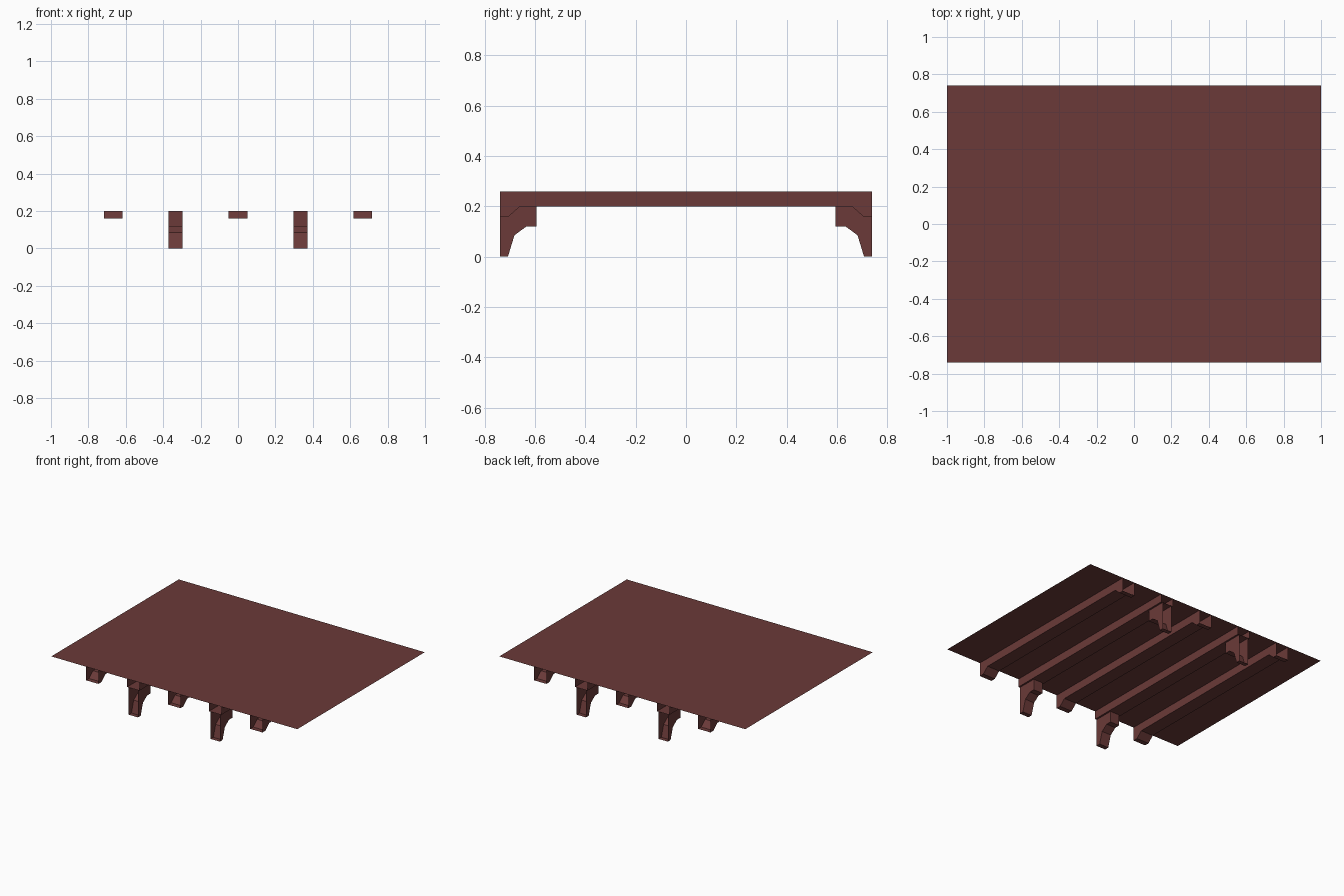
import bpy

if "Cube" in bpy.data.objects:
    bpy.data.objects.remove(bpy.data.objects["Cube"])

wood = bpy.data.materials.new("dark red brown wood")
wood.diffuse_color = (0.145, 0.042, 0.040, 1.0)
wood.use_nodes = True
wood.node_tree.nodes["Principled BSDF"].inputs["Base Color"].default_value = wood.diffuse_color

Y = 0.74      # half depth of the deck
TOP = 0.26    # deck height
BEAM = 0.20   # underside of the beams


def make(name, verts, faces):
    mesh = bpy.data.meshes.new(name)
    mesh.from_pydata(verts, [], faces)
    mesh.materials.append(wood)
    obj = bpy.data.objects.new(name, mesh)
    bpy.context.collection.objects.link(obj)
    return obj


def slab(name, x, width, outline, top):
    """Extrude a (y, z) outline along x, leaving the outer ends and the top open.
    The outline runs counter-clockwise seen from +x."""
    n = len(outline)
    verts = [(x + s * width / 2, y, z) for s in (1, -1) for y, z in outline]
    faces = [tuple(range(n)), tuple(range(2 * n - 1, n - 1, -1))]
    for i in range(n):
        j = (i + 1) % n
        (y0, z0), (y1, z1) = outline[i], outline[j]
        open_end = abs(y0) == Y and abs(y1) == Y and y0 == y1
        hidden_top = z0 == top and z1 == top
        if not (open_end or hidden_top):
            faces.append((i, n + i, n + j, j))
    return make(name, verts, faces)


# Thin deck sheet
make("deck", [(-1, -Y, TOP), (1, -Y, TOP), (1, Y, TOP), (-1, Y, TOP)], [(0, 1, 2, 3)])

# Three beams with dropped, chamfered ends
drop = [(Y, 0.16), (0.705, 0.16), (0.66, BEAM)]
hooked = [(-y, z) for y, z in drop] + drop[::-1] + [(Y, TOP), (-Y, TOP)]
for i, x in enumerate((-0.667, 0, 0.667)):
    slab(f"hooked_beam_{i + 1}", x, 0.10, hooked, TOP)

# Two straight beams carried by a bracket at each end
straight = [(-Y, BEAM), (Y, BEAM), (Y, TOP), (-Y, TOP)]
bracket = [(-Y, 0), (-0.708, 0), (-0.682, 0.085), (-0.635, 0.12),
           (-0.595, 0.12), (-0.595, BEAM), (-Y, BEAM)]
for side, x in (("left", -0.333), ("right", 0.333)):
    slab(f"straight_beam_{side}", x, 0.10, straight, TOP)
    slab(f"front_bracket_{side}", x, 0.075, bracket, BEAM)
    slab(f"back_bracket_{side}", x, 0.075, [(-y, z) for y, z in bracket[::-1]], BEAM)
